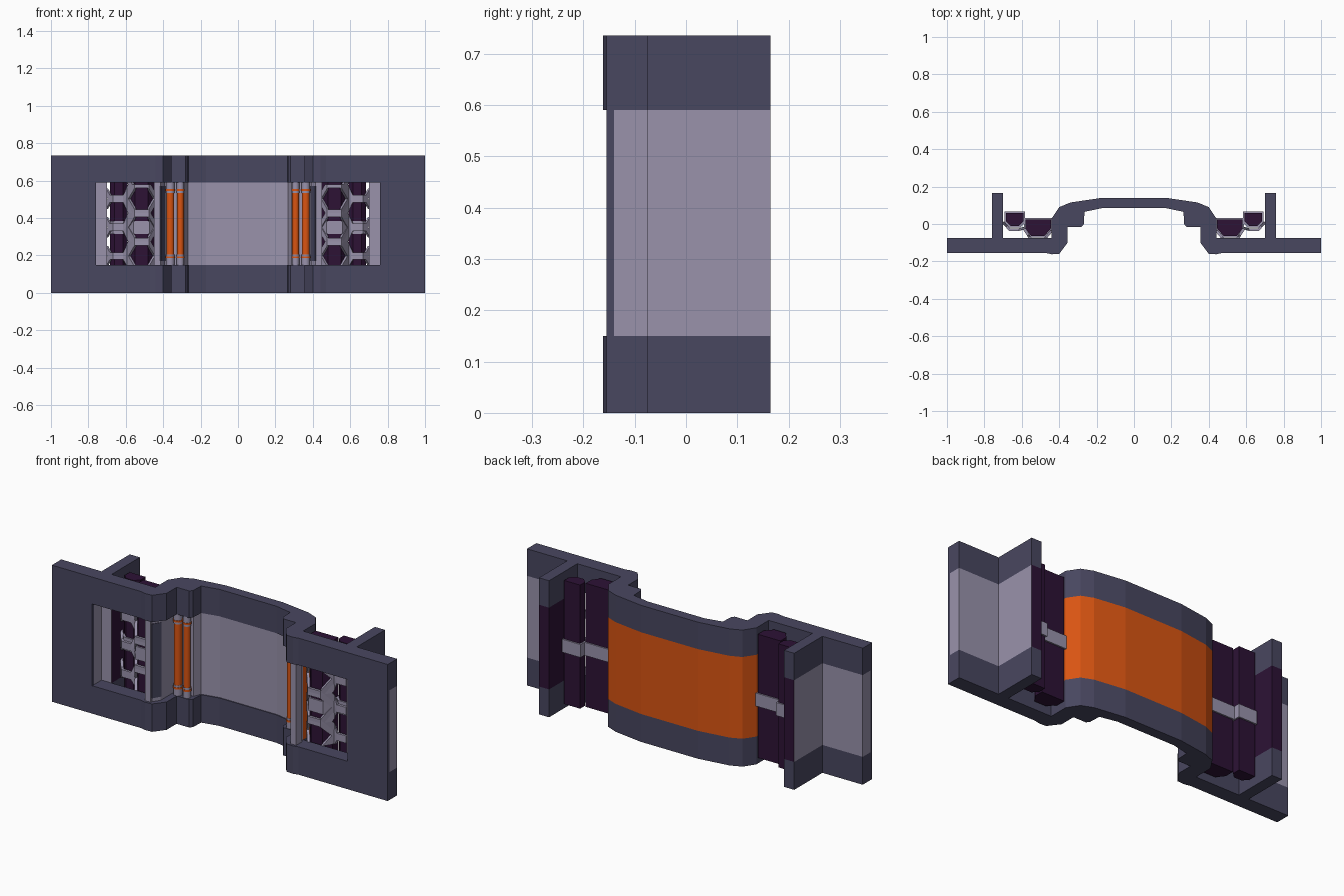
import bpy, bmesh, math
from mathutils import Vector

cube = bpy.data.objects.get("Cube")
if cube:
    bpy.data.objects.remove(cube)


def material(name, rgb):
    m = bpy.data.materials.new(name)
    m.use_nodes = True
    m.diffuse_color = (*rgb, 1)
    m.node_tree.nodes["Principled BSDF"].inputs["Base Color"].default_value = (*rgb, 1)
    return m


DARK = material("dark slate", (0.066, 0.063, 0.117))
LIGHT = material("pale grey", (0.32, 0.29, 0.41))
ORANGE = material("orange", (0.70, 0.09, 0.006))
PURPLE = material("deep purple", (0.026, 0.006, 0.036))

HEIGHT, LOW, HIGH = 0.735, 0.15, 0.59
MID = (LOW + HIGH) / 2 - 0.02


def finish(name, bm, mats, rule=None):
    bmesh.ops.recalc_face_normals(bm, faces=bm.faces)
    if rule:
        for f in bm.faces:
            f.material_index = rule(f.normal, f.calc_center_median())
    me = bpy.data.meshes.new(name)
    bm.to_mesh(me)
    bm.free()
    for m in mats:
        me.materials.append(m)
    ob = bpy.data.objects.new(name, me)
    bpy.context.collection.objects.link(ob)
    return ob


def extrude(name, pts, z0, z1, mats, rule=None):
    """Upright prism from an outline in plan."""
    bm = bmesh.new()
    base = bm.faces.new([bm.verts.new((x, y, z0)) for x, y in pts])
    top = bmesh.ops.extrude_face_region(bm, geom=[base], use_keep_orig=True)["geom"]
    bmesh.ops.translate(bm, vec=(0, 0, z1 - z0),
                        verts=[v for v in top if isinstance(v, bmesh.types.BMVert)])
    return finish(name, bm, mats, rule)


def box(name, x0, x1, y0, y1, z0, z1, mats, rule=None):
    return extrude(name, [(x0, y0), (x1, y0), (x1, y1), (x0, y1)], z0, z1, mats, rule)


def both(half):
    """Close a half outline by mirroring it across the centre."""
    return half + [(-x, y) for x, y in reversed(half)]


def rod(name, x, y, r, z0, z1, mat):
    pts = [(x + r * math.cos(a * math.tau / 14), y + r * math.sin(a * math.tau / 14))
           for a in range(14)]
    ob = extrude(name, pts, z0, z1, [mat])
    bpy.context.view_layer.objects.active = ob
    bpy.ops.object.select_all(action="DESELECT")
    ob.select_set(True)
    bpy.ops.object.shade_smooth_by_angle()


# Outer back of the arch, shared by the bands and the middle
back = [(0.17, 0.14), (0.34, 0.115), (0.40, 0.09), (0.44, 0.03), (0.44, -0.075)]

# Dark bands along the bottom and top
band = back + [(1, -0.075), (1, -0.155), (0.47, -0.155), (0.44, -0.162), (0.40, -0.16),
               (0.355, -0.10), (0.355, -0.015), (0.28, -0.015), (0.268, 0.0),
               (0.265, 0.065), (0.17, 0.085)]
extrude("lower_band", both(band), 0, LOW, [DARK])
extrude("upper_band", both(band), HIGH, HEIGHT, [DARK])

# Middle of the arch: orange behind, pale in front
core = back + [(0.44, -0.14), (0.415, -0.14), (0.39, -0.10), (0.39, 0.03), (0.285, 0.03),
               (0.268, 0.07), (0.17, 0.09)]
extrude("arch_panel", both(core), LOW, HIGH, [LIGHT, ORANGE],
        lambda n, c: int(c.y > -0.06 and (n.y > 0.1 or n.x * c.x > 0.01)))

# Plan outlines of the two pipes behind each grille
pipe_a = [(0.445, 0.025), (0.445, -0.025), (0.48, -0.065), (0.55, -0.065),
          (0.58, -0.025), (0.58, 0.025)]
pipe_b = [(0.59, 0.058), (0.59, 0.015), (0.615, -0.01), (0.66, -0.01),
          (0.685, 0.015), (0.685, 0.058)]

# Depth of the folded grille along its width
FOLD = [(0.44, -0.035), (0.48, -0.083), (0.55, -0.083), (0.59, -0.022),
        (0.615, -0.03), (0.665, -0.03), (0.70, 0.01)]


def fold_depth(x):
    for (xa, ya), (xb, yb) in zip(FOLD, FOLD[1:]):
        if x <= xb + 1e-5:
            return ya + (yb - ya) * (x - xa) / (xb - xa)
    return FOLD[-1][1]


def cut(bm, co, no, clear=False):
    bmesh.ops.bisect_plane(bm, geom=bm.verts[:] + bm.edges[:] + bm.faces[:], dist=1e-6,
                           plane_co=co, plane_no=no, clear_outer=clear)


def grille(name, s):
    """Honeycomb sheet trimmed to the window, folded, then thickened."""
    bm = bmesh.new()
    pitch = 0.153
    outer = pitch / math.sqrt(3)
    cells = [(0.515, MID + k * pitch) for k in (-1, 0, 1)]
    cells += [(0.515 + 1.5 * outer, MID + k * pitch) for k in (-1.5, -0.5, 0.5, 1.5)]
    for cx, cz in cells:
        rings = [[bm.verts.new((cx + r * math.cos(i * math.pi / 3), 0,
                                cz + r * math.sin(i * math.pi / 3))) for i in range(6)]
                 for r in (outer, outer * 0.74)]
        for i in range(6):
            j = (i + 1) % 6
            bm.faces.new((rings[0][i], rings[0][j], rings[1][j], rings[1][i]))
    bmesh.ops.remove_doubles(bm, verts=bm.verts, dist=0.001)
    cut(bm, (0, 0, LOW), (0, 0, -1), True)
    cut(bm, (0, 0, HIGH), (0, 0, 1), True)
    cut(bm, (0.44, 0, 0), (-1, 0, 0), True)
    cut(bm, (0.70, 0, 0), (1, 0, 0), True)
    for x, _ in FOLD[1:-1]:
        cut(bm, (x, 0, 0), (1, 0, 0))
    for v in bm.verts:
        v.co.y = fold_depth(v.co.x)
        v.co.x *= s
    ob = finish(name, bm, [LIGHT])
    mod = ob.modifiers.new("thickness", "SOLIDIFY")
    mod.thickness = 0.014
    mod.offset = 0


def grow(pts, d):
    """Push an outline away from its middle."""
    cx = sum(p[0] for p in pts) / len(pts)
    cy = sum(p[1] for p in pts) / len(pts)
    return [(x + math.copysign(d, x - cx), y + math.copysign(d, y - cy)) for x, y in pts]


for s, side in ((1, "left"), (-1, "right")):
    def flip(pts):
        return [(s * x, y) for x, y in pts]

    # Wing plate beside the window: dark skin, pale backing
    box(side + "_wing_skin", s * 0.76, s * 1, -0.155, -0.14, LOW, HIGH, [DARK])
    box(side + "_wing_backing", s * 0.76, s * 1, -0.14, -0.075, LOW, HIGH, [LIGHT])

    # Rear fin: pale outside and front, purple inside and rear edge
    for part, z0, z1 in (("lower", 0, LOW), ("upper", HIGH, HEIGHT)):
        box(f"{side}_fin_{part}", s * 0.70, s * 0.76, -0.075, 0.165, z0, z1, [DARK])
    box(side + "_fin_middle", s * 0.70, s * 0.76, -0.075, 0.165, LOW, HIGH, [PURPLE, LIGHT],
        lambda n, c: int(n.x * c.x > 0.1 or n.y < -0.5))

    # Pipes with a clamp around them
    for label, pts in (("inner", pipe_a), ("outer", pipe_b)):
        extrude(f"{side}_{label}_pipe", flip(pts), 0.035, 0.70, [PURPLE])
        extrude(f"{side}_{label}_clamp", flip(grow(pts, 0.008)),
                MID - 0.035, MID + 0.035, [LIGHT])
    grille(side + "_grille", s)

    # Window post with a dark slot
    box(side + "_post", s * 0.417, s * 0.45, -0.148, -0.10, LOW, HIGH, [LIGHT])
    extrude(side + "_slot", flip([(0.387, -0.098), (0.391, -0.095), (0.417, -0.139),
                                  (0.412, -0.143)]), LOW + 0.02, HIGH - 0.02, [DARK])

    # Glowing tubes with pale end sockets
    for label, x, r in (("outer", 0.362, 0.021), ("inner", 0.308, 0.018)):
        name = f"{side}_{label}_tube"
        rod(name, s * x, 0.007, r, LOW + 0.045, HIGH - 0.045, ORANGE)
        for end, z0, z1, ring in (("lower", LOW, LOW + 0.055, LOW + 0.035),
                                  ("upper", HIGH - 0.055, HIGH, HIGH - 0.045)):
            rod(f"{name}_{end}_socket", s * x, 0.007, r + 0.002, z0, z1, LIGHT)
            rod(f"{name}_{end}_ring", s * x, 0.007, r + 0.004, ring, ring + 0.01, ORANGE)
